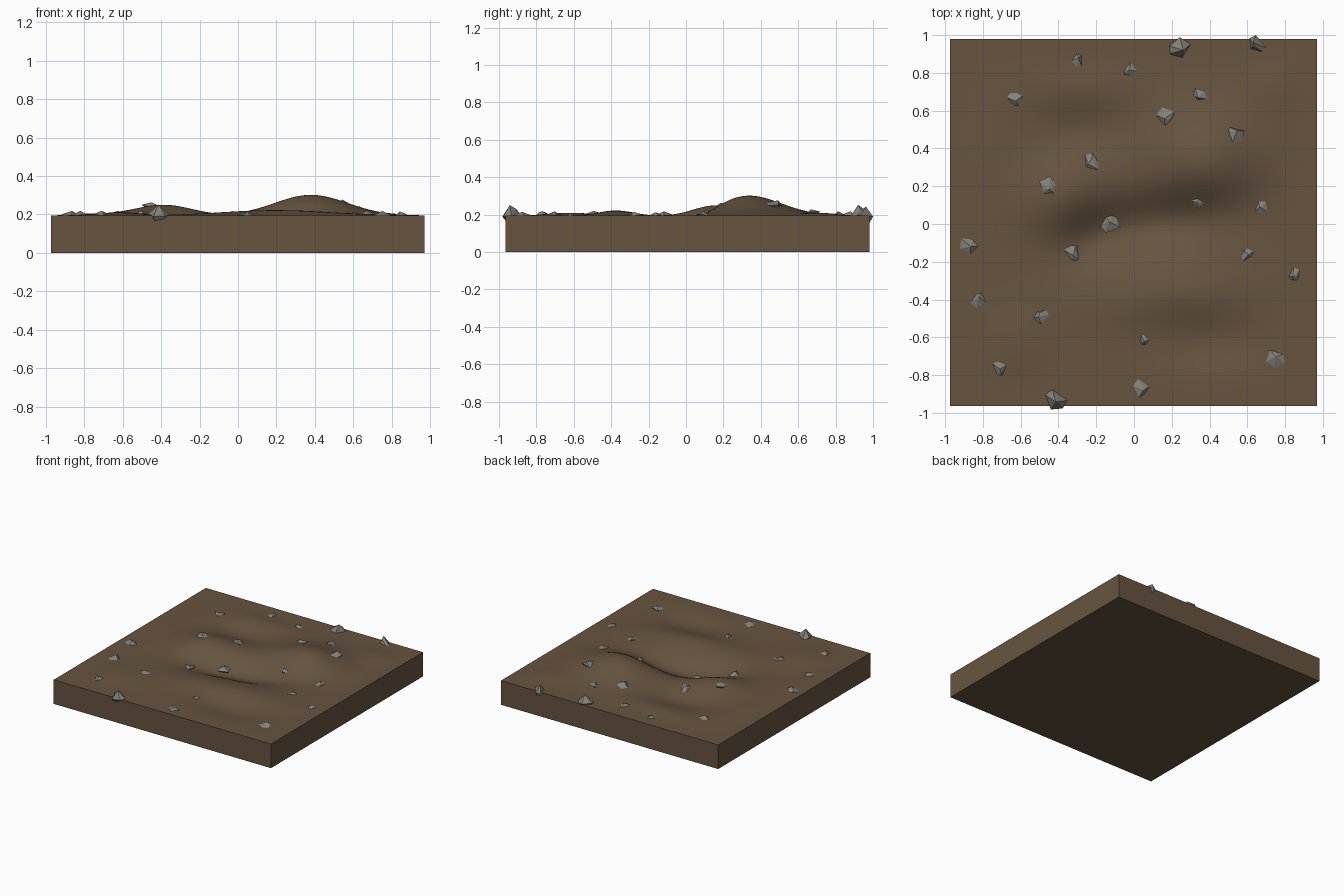
import bpy, bmesh, math, random

random.seed(7)
cube = bpy.data.objects.get("Cube")
if cube:
    bpy.data.objects.remove(cube, do_unlink=True)


def material(name, rgb):
    m = bpy.data.materials.new(name)
    m.use_nodes = True
    m.diffuse_color = (*rgb, 1)
    bsdf = m.node_tree.nodes["Principled BSDF"]
    bsdf.inputs["Base Color"].default_value = (*rgb, 1)
    bsdf.inputs["Roughness"].default_value = 0.9
    return m


SOIL = material("brown soil", (0.135, 0.088, 0.051))
STONE = material("grey stone", (0.235, 0.222, 0.19))

LEVEL, HALF, CX, CY = 0.195, 0.972, -0.002, 0.008

# Mounds and hollows: x, y, height, spread along, spread across, angle
MOUNDS = [
    (0.38, 0.33, 0.108, 0.19, 0.18, 0),
    (-0.38, 0.15, 0.058, 0.16, 0.14, 0.5),
    (0.10, 0.00, -0.085, 0.27, 0.11, 0.15),
    (-0.24, -0.10, -0.035, 0.14, 0.10, 0.5),
    (0.20, -0.38, 0.028, 0.28, 0.10, 0.1),
    (0.38, -0.62, -0.025, 0.2, 0.1, 0),
    (-0.30, 0.48, -0.03, 0.16, 0.1, 0),
    (-0.25, 0.72, 0.015, 0.2, 0.08, 0),
    (-0.62, -0.62, 0.015, 0.12, 0.12, 0),
    (-0.75, 0.40, 0.01, 0.12, 0.2, 0),
    (0.75, 0.72, 0.012, 0.12, 0.1, 0),
]


def ground(x, y):
    z = 0
    for mx, my, h, a, b, t in MOUNDS:
        u = (x - mx) * math.cos(t) + (y - my) * math.sin(t)
        v = (y - my) * math.cos(t) - (x - mx) * math.sin(t)
        z += h * math.exp(-0.5 * ((u / a) ** 2 + (v / b) ** 2))
    rim = HALF - max(abs(x - CX), abs(y - CY))
    return LEVEL + z * min(1, max(0, rim / 0.2))


def finish(bm, name, mat):
    mesh = bpy.data.meshes.new(name)
    bmesh.ops.recalc_face_normals(bm, faces=bm.faces)
    bm.to_mesh(mesh)
    bm.free()
    mesh.materials.append(mat)
    ob = bpy.data.objects.new(name, mesh)
    bpy.context.collection.objects.link(ob)
    return ob


# Ground slab: rolling top, straight sides, flat underside
bm = bmesh.new()
bmesh.ops.create_grid(bm, x_segments=90, y_segments=90, size=HALF)
for v in bm.verts:
    v.co.x += CX
    v.co.y += CY
    v.co.z = ground(v.co.x, v.co.y)
rim_edges = [e for e in bm.edges if e.is_boundary]
skirt = bmesh.ops.extrude_edge_only(bm, edges=rim_edges)["geom"]
for v in skirt:
    if isinstance(v, bmesh.types.BMVert):
        v.co.z = 0
bmesh.ops.contextual_create(bm, geom=[e for e in bm.edges if e.is_boundary])
slab = finish(bm, "ground_slab", SOIL)
bpy.context.view_layer.objects.active = slab
slab.select_set(True)
bpy.ops.object.shade_smooth_by_angle(angle=math.radians(40))

# Scattered stones: x, y, half width
STONES = [
    (-0.30, 0.86, 0.05), (-0.02, 0.81, 0.045), (0.24, 0.93, 0.06),
    (0.65, 0.95, 0.05), (-0.63, 0.66, 0.045), (0.35, 0.68, 0.042),
    (0.17, 0.57, 0.06), (0.53, 0.47, 0.055), (-0.23, 0.33, 0.05),
    (-0.46, 0.20, 0.052), (0.34, 0.12, 0.035), (0.68, 0.09, 0.045),
    (-0.13, 0.01, 0.065), (-0.33, -0.15, 0.053), (-0.87, -0.12, 0.055),
    (0.60, -0.16, 0.04), (0.85, -0.27, 0.045), (-0.83, -0.41, 0.055),
    (-0.49, -0.49, 0.048), (0.06, -0.61, 0.04), (0.75, -0.72, 0.06),
    (-0.71, -0.77, 0.045), (0.04, -0.87, 0.048), (-0.41, -0.93, 0.058),
]
for i, (x, y, s) in enumerate(STONES):
    bm = bmesh.new()
    z = ground(x, y) - 0.12 * s
    on_edge = max(abs(x), abs(y)) > 0.92
    tall = 1.2 if on_edge else 0.6
    turn = random.uniform(0, 6)
    # A ring of rough corners with a peak and a root
    for k in range(5):
        a = turn + math.tau * k / 5 + random.uniform(-0.4, 0.4)
        r = s * random.uniform(0.8, 1.15)
        bm.verts.new((x + r * math.cos(a), y + r * math.sin(a),
                      z + s * random.uniform(-0.1, 0.3)))
    for side in (0.9, 0.6, -1.0):
        bm.verts.new((x + s * random.uniform(-0.45, 0.45),
                      y + s * random.uniform(-0.45, 0.45), z + s * side * tall))
    hull = bmesh.ops.convex_hull(bm, input=bm.verts)
    loose = [v for v in bm.verts if not v.link_faces]
    bmesh.ops.delete(bm, geom=loose, context="VERTS")
    # Keep the stones inside the overall footprint
    for v in bm.verts:
        v.co.y = max(-1, min(1, v.co.y))
    finish(bm, f"stone_{i + 1}", STONE)
